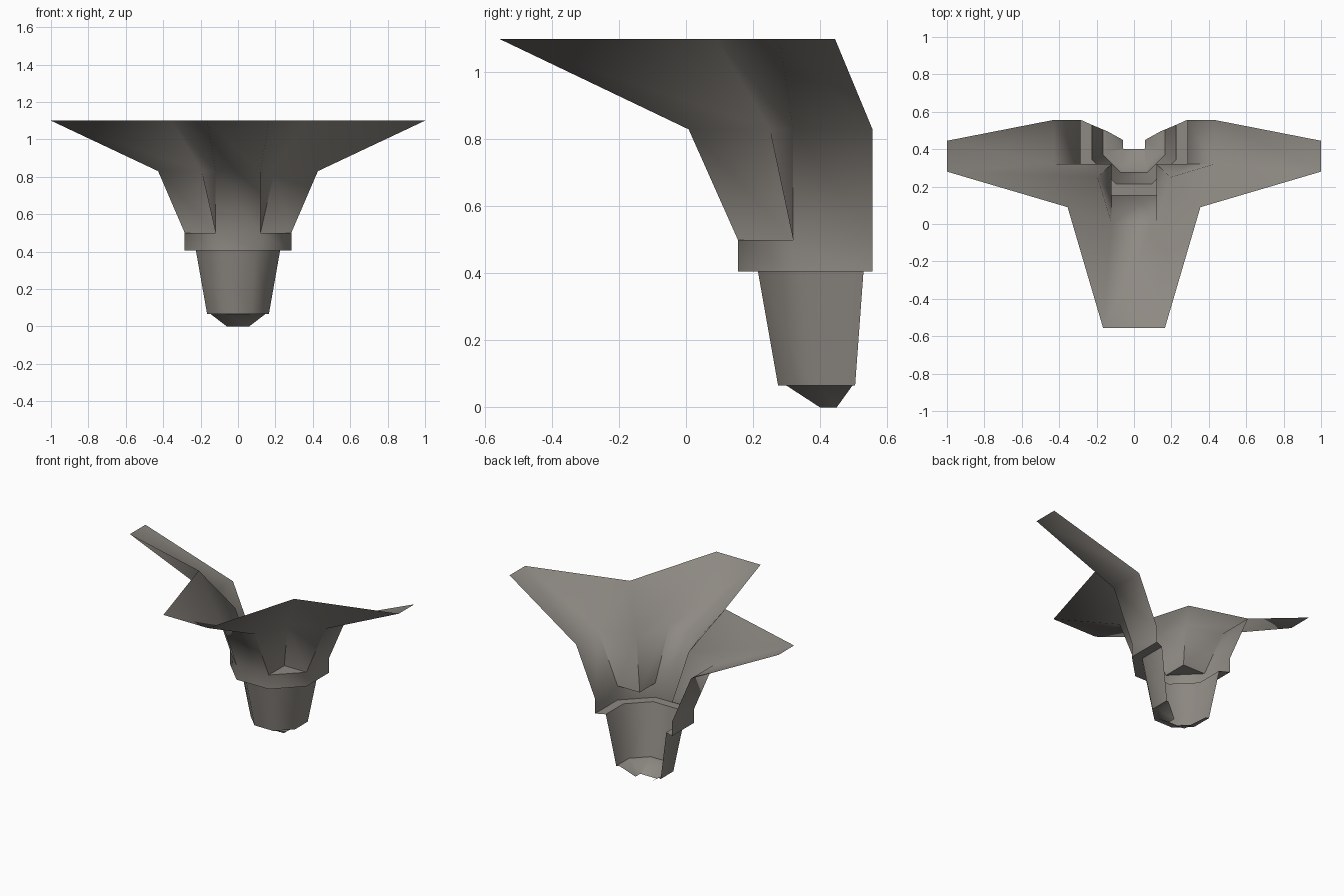
import bpy
import bmesh
import math

if "Cube" in bpy.data.objects:
    bpy.data.objects.remove(bpy.data.objects["Cube"])

# One stone colour for the whole open-backed bracket
stone = bpy.data.materials.new("warm grey stone")
stone.diffuse_color = (0.27, 0.25, 0.225, 1)
stone.use_nodes = True
stone.node_tree.nodes["Principled BSDF"].inputs["Base Color"].default_value = stone.diffuse_color

bm = bmesh.new()


def ring(z, half):
    """Open section: right half from the back edge to the front, then mirrored."""
    pts = half + [(-x, y) for x, y in reversed(half)]
    return [bm.verts.new((x, y, z)) for x, y in pts]


def chamfered(z, width, nose, front, back):
    """Open half-octagon section with 45 degree front corners."""
    return ring(z, [(width, back), (width, front + width - nose), (nose, front)])


def loft(rings):
    """Skin consecutive rings, listed from top to bottom."""
    for up, low in zip(rings, rings[1:]):
        for i in range(len(up) - 1):
            bm.faces.new((low[i], up[i], up[i + 1], low[i + 1]))


# Flared hood: three arms that spread towards the top
hood = [
    ring(1.10, [(1.0, 0.445), (1.0, 0.28), (0.355, 0.09), (0.165, -0.557)]),
    ring(0.83, [(0.427, 0.557), (0.427, 0.32), (0.195, 0.25), (0.12, 0.008)]),
    ring(0.50, [(0.285, 0.557), (0.285, 0.32), (0.12, 0.32), (0.12, 0.155)]),
]
loft(hood)

# Small shelves between the arms, on top of the collar
r = hood[-1]
bm.faces.new((r[1], r[2], r[3]))
bm.faces.new((r[4], r[5], r[6]))

# Collar, tapered stem and pointed foot
loft([
    chamfered(0.50, 0.285, 0.12, 0.155, 0.557),
    chamfered(0.405, 0.285, 0.12, 0.155, 0.557),
    chamfered(0.405, 0.225, 0.095, 0.215, 0.53),
    chamfered(0.065, 0.165, 0.07, 0.275, 0.505),
    chamfered(0.065, 0.145, 0.06, 0.30, 0.497),
    chamfered(0.0, 0.06, 0.055, 0.40, 0.45),
])

bmesh.ops.remove_doubles(bm, verts=bm.verts, dist=0.0005)
mesh = bpy.data.meshes.new("flared_bracket")
bm.to_mesh(mesh)
bm.free()
mesh.materials.append(stone)
bracket = bpy.data.objects.new("flared_bracket", mesh)
bpy.context.collection.objects.link(bracket)

# Smooth shading that keeps the ledges and inner corners sharp
bpy.context.view_layer.objects.active = bracket
bracket.select_set(True)
bpy.ops.object.shade_smooth_by_angle(angle=math.radians(60))
